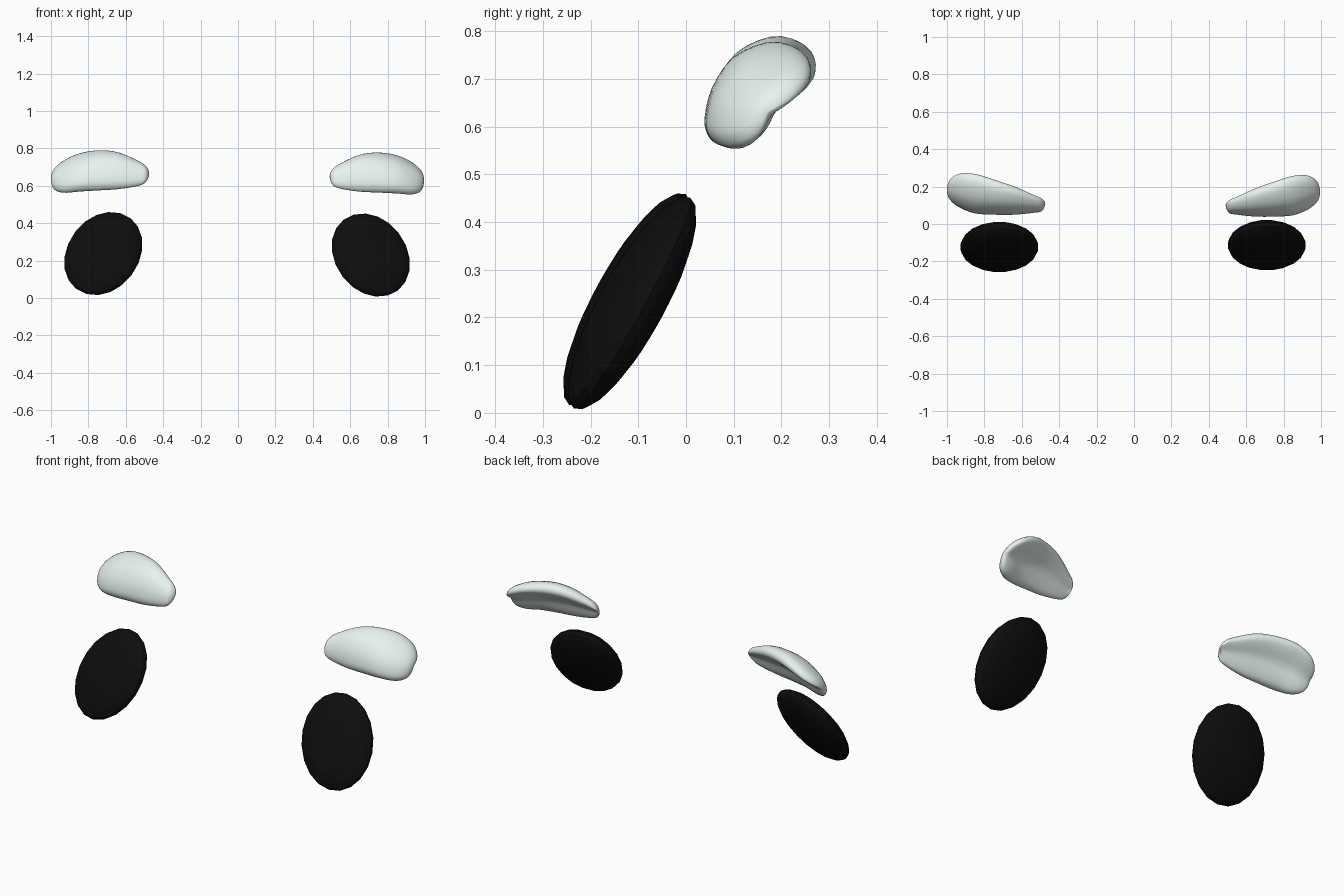
import bpy, bmesh
from math import radians
from mathutils import Matrix, Vector

if "Cube" in bpy.data.objects:
    bpy.data.objects.remove(bpy.data.objects["Cube"])


def material(name, col):
    m = bpy.data.materials.new(name)
    m.diffuse_color = (*col, 1)
    m.use_nodes = True
    m.node_tree.nodes["Principled BSDF"].inputs["Base Color"].default_value = m.diffuse_color
    return m


BLACK = material("black", (0.004, 0.004, 0.004))
PALE = material("pale", (0.80, 0.90, 0.87))


def finish(bm, name, mat, smooth):
    bmesh.ops.recalc_face_normals(bm, faces=bm.faces)
    for f in bm.faces:
        f.smooth = smooth
    me = bpy.data.meshes.new(name)
    bm.to_mesh(me)
    bm.free()
    me.materials.append(mat)
    ob = bpy.data.objects.new(name, me)
    bpy.context.collection.objects.link(ob)


def spline(pts, steps):
    """Catmull-Rom through pts[1:-1]; first and last are phantom points."""
    pts = [Vector(p) for p in pts]
    out = []
    for p0, p1, p2, p3 in zip(pts, pts[1:], pts[2:], pts[3:]):
        for i in range(steps):
            t = i / steps
            out.append(0.5 * (2 * p1 + (p2 - p0) * t
                              + (2 * p0 - 5 * p1 + 4 * p2 - p3) * t * t
                              + (3 * p1 - p0 - 3 * p2 + p3) * t ** 3))
    return out + [pts[-2]]


# Eyes: thin tilted ellipsoids leaning inwards
def eye(name, side, centre):
    rot = (Matrix.Rotation(radians(8 * side), 4, 'Z')
           @ Matrix.Rotation(radians(-29.5), 4, 'X')
           @ Matrix.Rotation(radians(-17 * side), 4, 'Y'))
    bm = bmesh.new()
    bmesh.ops.create_uvsphere(
        bm, u_segments=20, v_segments=12, radius=1,
        matrix=Matrix.Translation(centre) @ rot
        @ Matrix.Diagonal((0.203, 0.065, 0.259, 1))
        @ Matrix.Rotation(radians(90), 4, 'X'))
    finish(bm, name, BLACK, False)


eye("right_eye", 1, (0.71, -0.113, 0.23))
eye("left_eye", -1, (-0.72, -0.123, 0.238))

# Eyebrow cross-section in a unit box (y, z): crescent with a hollow back
SECTION = [(0, .25), (.09, .55), (.34, .85), (.72, 1), (.95, .96), (1, .82),
           (.84, .66), (.56, .46), (.42, .2), (.28, .03), (.13, 0), (.03, .09)]
# Eyebrow stations: x, y front, y back, z bottom, z top
STATIONS = [(.49, .10, .10, .65, .65), (.507, .06, .125, .605, .69),
            (.55, .05, .145, .585, .72), (.65, .04, .19, .57, .765),
            (.75, .04, .225, .565, .777), (.85, .047, .256, .56, .762),
            (.93, .078, .258, .555, .725), (.98, .12, .225, .575, .68),
            (.995, .17, .17, .63, .63)]


def flip(s):
    return (s[0], s[2], s[1], s[4], s[3])


def eyebrow(name, place):
    ring = spline([SECTION[-1]] + SECTION + SECTION[:2], 3)[:-1]
    rows = spline([flip(STATIONS[1])] + STATIONS + [flip(STATIONS[-2])], 4)
    bm = bmesh.new()
    loops = []
    for x, y0, y1, z0, z1 in rows:
        loops.append([bm.verts.new(place((x, y0 + (y1 - y0) * u, z0 + (z1 - z0) * v)))
                      for u, v in ring])
    n = len(ring)
    for a, b in zip(loops, loops[1:]):
        for i in range(n):
            bm.faces.new((a[i], a[(i + 1) % n], b[(i + 1) % n], b[i]))
    bmesh.ops.remove_doubles(bm, verts=bm.verts, dist=1e-5)
    finish(bm, name, PALE, True)


eyebrow("right_eyebrow", lambda p: p)
eyebrow("left_eyebrow", lambda p: (-1 - (p[0] - .995) * 1.04, p[1] + .01,
                                   p[2] + .008 + (.995 - p[0]) * .015))
